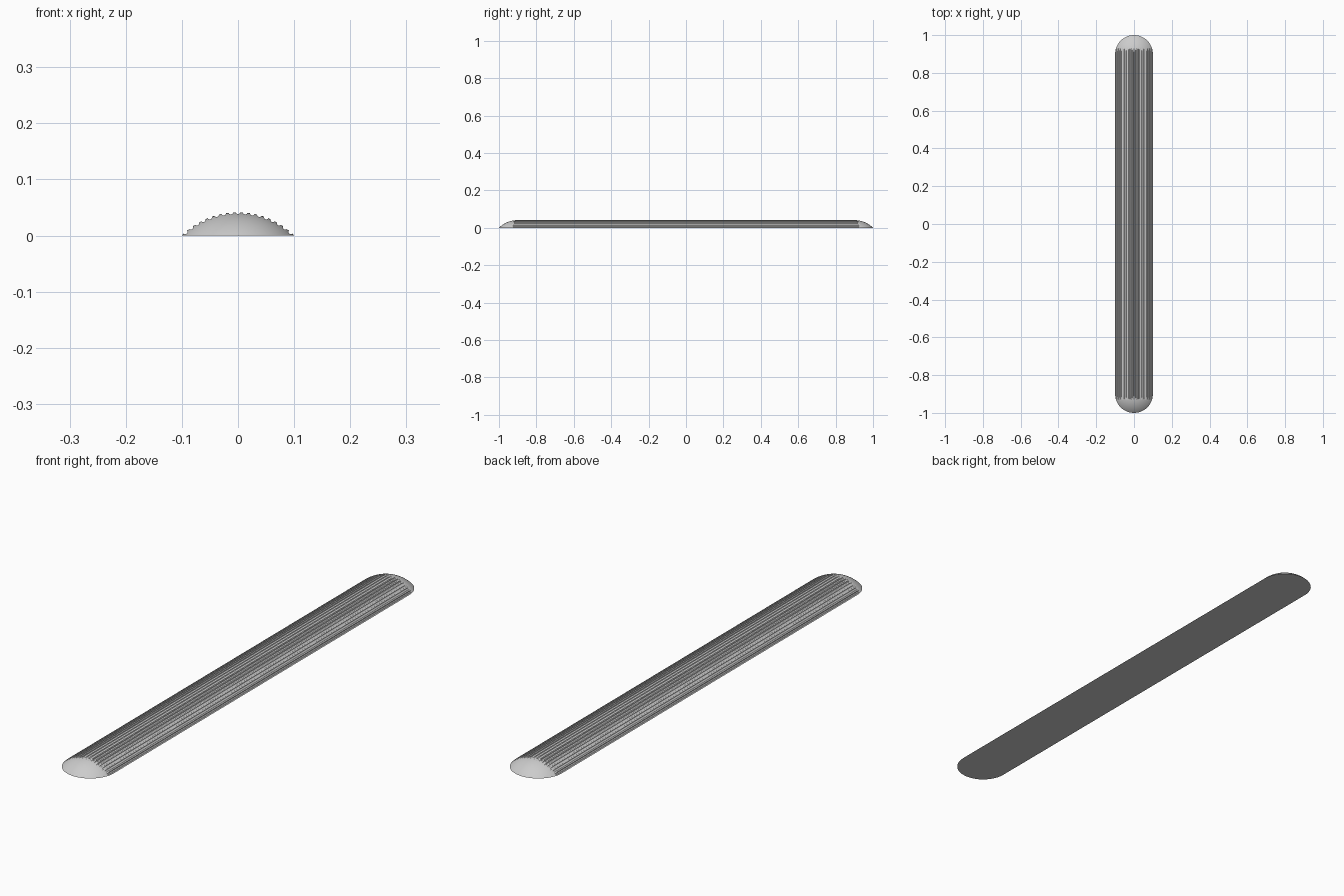
import bpy, bmesh, math
from mathutils import Vector

if "Cube" in bpy.data.objects:
    bpy.data.objects.remove(bpy.data.objects["Cube"])

HALF_W, HEIGHT, Y_END = 0.1, 0.0415, 0.9
R = (HALF_W ** 2 + HEIGHT ** 2) / (2 * HEIGHT)   # radius of the domed section
CZ = HEIGHT - R                                  # arc centre height
HALF_ANGLE = math.asin(HALF_W / R)
RINGS, SEGS = 16, 24


def make_object(name, bm):
    bmesh.ops.recalc_face_normals(bm, faces=bm.faces)
    mesh = bpy.data.meshes.new(name)
    bm.to_mesh(mesh)
    bm.free()
    obj = bpy.data.objects.new(name, mesh)
    bpy.context.collection.objects.link(obj)
    return obj


def stadium(bm, r, z):
    # rounded-end outline: two semicircles joined by straight sides
    pts = []
    for start, y in ((0, Y_END), (math.pi, -Y_END)):
        for i in range(SEGS + 1):
            a = start + math.pi * i / SEGS
            pts.append(bm.verts.new((r * math.cos(a), y + r * math.sin(a), z)))
    return pts


# Domed bar with rounded ends and flat underside
bm = bmesh.new()
rings = []
for k in range(RINGS + 1):
    a = HALF_ANGLE * (1 - k / RINGS)
    rings.append(stadium(bm, R * math.sin(a), CZ + R * math.cos(a)))
for lo, hi in zip(rings, rings[1:]):
    for i in range(len(lo)):
        j = (i + 1) % len(lo)
        bm.faces.new((lo[i], lo[j], hi[j], hi[i]))
bm.faces.new(rings[0][::-1])
bmesh.ops.remove_doubles(bm, verts=bm.verts, dist=1e-6)
bar = make_object("fluted_bar", bm)

# Long round cutters spaced along the arc
bm = bmesh.new()
GROOVES, SIDES, CUT_R = 17, 12, 0.0042
for g in range(GROOVES):
    a = math.radians(5.2) * (g - (GROOVES - 1) / 2)
    d = R + 0.0007
    c = Vector((d * math.sin(a), 0, CZ + d * math.cos(a)))
    ends = []
    for y in (-1.1, 1.1):
        ends.append([bm.verts.new((c.x + CUT_R * math.cos(t), y, c.z + CUT_R * math.sin(t)))
                     for t in (2 * math.pi * (i + 0.5) / SIDES for i in range(SIDES))])
    f, b = ends
    for i in range(SIDES):
        j = (i + 1) % SIDES
        bm.faces.new((f[i], f[j], b[j], b[i]))
    bm.faces.new(f)
    bm.faces.new(b)
cutter = make_object("groove_cutter", bm)
cutter.hide_render = True

# Cut the grooves; they run out where the ends slope down
mod = bar.modifiers.new("grooves", 'BOOLEAN')
mod.operation = 'DIFFERENCE'
mod.solver = 'EXACT'
mod.object = cutter
bpy.context.view_layer.objects.active = bar
bar.select_set(True)
bpy.ops.object.modifier_apply(modifier=mod.name)
bpy.data.objects.remove(cutter)
bpy.ops.object.shade_smooth_by_angle(angle=math.radians(25))
